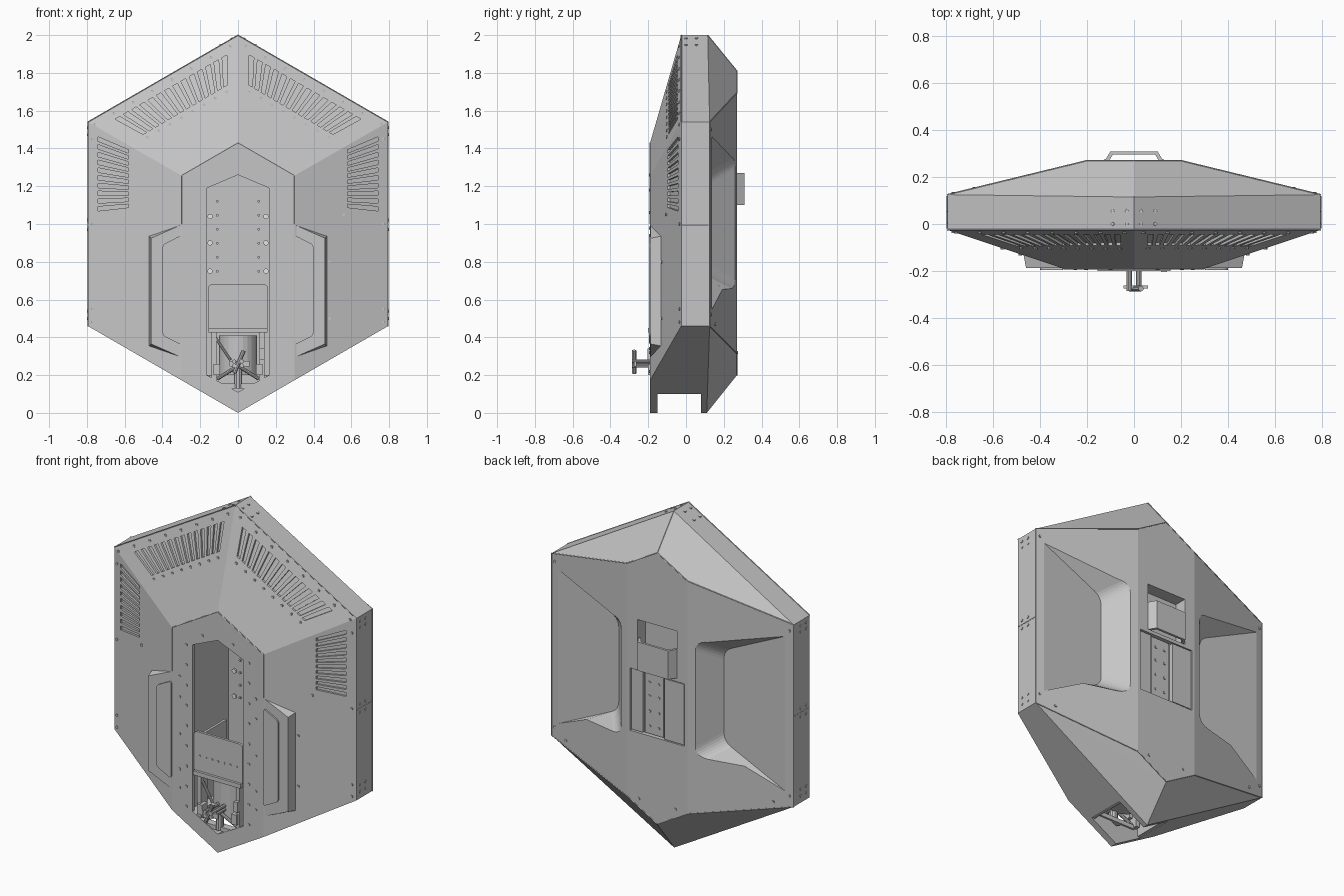
import bpy, bmesh
from math import cos, sin, pi
from mathutils import Vector

cube = bpy.data.objects.get("Cube")
if cube:
    bpy.data.objects.remove(cube, do_unlink=True)


def material(name, v):
    m = bpy.data.materials.new(name)
    m.use_nodes = True
    col = (v, v, v, 1)
    m.diffuse_color = col
    m.node_tree.nodes["Principled BSDF"].inputs["Base Color"].default_value = col
    return m


GREY = material("painted grey", 0.56)
PALE = material("pale fastener grey", 0.8)


def finish(name, bm, mat):
    bmesh.ops.recalc_face_normals(bm, faces=bm.faces)
    me = bpy.data.meshes.new(name)
    bm.to_mesh(me)
    bm.free()
    me.materials.append(mat)
    ob = bpy.data.objects.new(name, me)
    bpy.context.collection.objects.link(ob)
    return ob


def loft(bm, a, b):
    """Closed solid between two rings with equal counts."""
    va, vb = [bm.verts.new(p) for p in a], [bm.verts.new(p) for p in b]
    n = len(va)
    bm.faces.new(va)
    bm.faces.new(vb[::-1])
    for i in range(n):
        j = (i + 1) % n
        bm.faces.new((va[i], vb[i], vb[j], va[j]))


def prism(name, poly, y0, y1, poly2=None):
    """Outline in x, z swept along y."""
    bm = bmesh.new()
    loft(bm, [(x, y0, z) for x, z in poly], [(x, y1, z) for x, z in poly2 or poly])
    return finish(name, bm, GREY)


def box(name, x, y, z):
    return prism(name, [(x[0], z[0]), (x[1], z[0]), (x[1], z[1]), (x[0], z[1])], *y)


def rods(name, items, mat=GREY, segs=10):
    """Cylinders given as (start, end, radius), all in one object."""
    bm = bmesh.new()
    for p, q, r in items:
        p, q = Vector(p), Vector(q)
        rot = (q - p).to_track_quat('Z', 'Y')
        ring = [rot @ Vector((r * cos(2 * pi * i / segs), r * sin(2 * pi * i / segs), 0))
                for i in range(segs)]
        loft(bm, [p + v for v in ring], [q + v for v in ring])
    return finish(name, bm, mat)


def mirror_x(pts):
    return [(s * p[0], *p[1:]) for p in pts for s in ((1, -1) if p[0] else (1,))]


def rounded(poly, radius, which):
    """Round the chosen corners of an outline."""
    out = []
    for i, p in enumerate(poly):
        p = Vector(p)
        if i not in which:
            out.append(tuple(p))
            continue
        a = p + (Vector(poly[i - 1]) - p).normalized() * radius
        b = p + (Vector(poly[(i + 1) % len(poly)]) - p).normalized() * radius
        for k in range(7):
            t = k / 6
            out.append(tuple(a * (1 - t) ** 2 + p * 2 * t * (1 - t) + b * t * t))
    return out


# Surface heights of the faceted shell
W = 0.795


def front_y(x, z):
    x = abs(x)
    d = min(W - x, ((2 - z) * W - 0.46 * x) / 0.9185)
    return -0.025 - 0.165 * min(max(d, 0) / 0.495, 1)


def back_y(x, z):
    return 0.125 + 0.145 * min((W - abs(x)) / (W - 0.2), 1)


# Faceted hexagonal body
pts = mirror_x([
    (0, -0.025, 2), (W, -0.025, 1.54), (W, -0.025, 0.46),
    (0, -0.19, 1.43), (0.3, -0.19, 1.2565), (0.3, -0.19, 0.1735), (0, -0.19, 0),
    (0, 0.115, 2), (W, 0.125, 1.54), (W, 0.125, 0.46), (0, 0.11, 0),
    (0, 0.27, 1.81), (0.2, 0.27, 1.695), (0.2, 0.27, 0.315), (0, 0.27, 0.2)])
bm = bmesh.new()
for p in pts:
    bm.verts.new(p)
bmesh.ops.convex_hull(bm, input=bm.verts)
bmesh.ops.dissolve_limit(bm, angle_limit=0.03, verts=bm.verts, edges=bm.edges)
body = finish("hexagonal_body", bm, GREY)

# Fanned vent slots, cut shallow into the slopes
bm = bmesh.new()
fans = [((0.05, 1.90), (0.66, 1.55), (0.05, 1.74), (0.51, 1.47), 14),
        ((0.74, 1.47), (0.74, 1.06), (0.58, 1.40), (0.58, 1.08), 10)]
for o0, o1, i0, i1, n in fans:
    o0, o1, i0, i1 = map(Vector, (o0, o1, i0, i1))
    for k in range(n):
        t0, t1 = (k + 0.22) / n, (k + 0.78) / n
        quad = [o0.lerp(o1, t0), o0.lerp(o1, t1), i0.lerp(i1, t1), i0.lerp(i1, t0)]
        for s in (1, -1):
            loft(bm, [(s * p.x, front_y(*p) + 0.012, p.y) for p in quad],
                 [(s * p.x, front_y(*p) - 0.03, p.y) for p in quad])
vents = finish("vent_cutter", bm, GREY)

# Cutters: front slot, inner cavity, bottom notch, back recesses, side pockets
slot = [(-0.165, 0.2), (0, 0.11), (0.165, 0.2), (0.165, 1.19), (0, 1.26), (-0.165, 1.19)]
cutters = [
    vents,
    prism("slot_cutter", slot, -0.4, 0.0),
    box("cavity_cutter", (-0.19, 0.19), (-0.17, 0.18), (0.2, 1.28)),
    box("shaft_cutter", (-0.15, 0.15), (-0.15, 0.08), (0.05, 0.3)),
    box("notch_cutter", (-1, 1), (-0.15, 0.08), (-0.2, 0.1)),
    box("grip_cutter", (-0.13, 0.13), (0.195, 0.5), (1.1, 1.38)),
    box("door_cutter", (-0.18, 0.18), (0.245, 0.5), (0.71, 1.08))]
for s in (1, -1):
    floor = [(0.76, 1.47), (0.345, 1.275), (0.345, 0.735), (0.76, 0.54)]
    mouth = [(0.76, 1.47), (0.21, 1.37), (0.21, 0.64), (0.76, 0.54)]
    rings = [[(s * x, z) for x, z in rounded(r, 0.055, (1, 2))] for r in (floor, mouth)]
    cutters.append(prism("pocket_cutter", rings[0], 0.137, 0.30, rings[1]))
for c in cutters:
    c.hide_render = True
    mod = body.modifiers.new(c.name, 'BOOLEAN')
    mod.object, mod.operation, mod.solver = c, 'DIFFERENCE', 'EXACT'
bpy.context.view_layer.update()
dg = bpy.context.evaluated_depsgraph_get()
cut_mesh = bpy.data.meshes.new_from_object(body.evaluated_get(dg))
body.modifiers.clear()
body.data = cut_mesh
for c in cutters:
    bpy.data.objects.remove(c, do_unlink=True)

# Raised side pads with a thin panel on each
for s, side in ((1, "left"), (-1, "right")):
    base = [(0.29, 1.02), (0.475, 0.94), (0.475, 0.35), (0.29, 0.27)]
    top = [(0.29, 1.0), (0.46, 0.925), (0.46, 0.365), (0.29, 0.29)]
    prism(side + "_pad", [(s * x, z) for x, z in base], -0.11, -0.187,
          [(s * x, z) for x, z in top])
    panel = rounded([(0.302, 0.94), (0.4, 0.89), (0.4, 0.41), (0.302, 0.36)], 0.02, range(4))
    prism(side + "_pad_panel", [(s * x, z) for x, z in panel], -0.185, -0.196)

# Bolts on the front, rim and back
bolts = []


def bolt(x, z, surf, out):
    for s in (1, -1):
        y = surf(x, z)
        bolts.append(((s * x, y - out * 0.006, z), (s * x, y + out * 0.005, z), 0.008))


for k in range(9):
    bolt(0.205, 0.22 + k * 0.12, front_y, -1)
for k in range(8):
    t = k / 7
    bolt(0.04 + 0.72 * t, 1.94 - 0.414 * t, front_y, -1)
    bolt(0.06 + 0.42 * t, 1.70 - 0.24 * t, front_y, -1)
for x, z in ((0.77, 0.55), (0.77, 0.48), (0.77, 1.0), (0.77, 1.45), (0.56, 1.05),
             (0.25, 0.32), (0.25, 0.98), (0.1, 1.26), (0.485, 0.8), (0.485, 0.5),
             (0.25, 0.86), (0.25, 0.64), (0.25, 0.43), (0.42, 0.86), (0.42, 0.64), (0.42, 0.43)):
    bolt(x, z, front_y, -1)
for x, z in ((0.77, 1.5), (0.77, 0.52), (0.68, 0.47), (0.12, 0.32)):
    bolt(x, z, back_y, 1)
for s in (1, -1):
    for z in (0.50, 0.54, 0.97, 1.02, 1.475, 1.51):
        for y in (0.01, 0.06):
            bolts.append(((s * 0.785, y, z), (s * 0.799, y, z), 0.008))
    for x in (0.03, 0.09):
        for y in (0.0, 0.055):
            z = 2 - 0.579 * x
            bolts.append(((s * x, y, z - 0.005), (s * (x + 0.002), y, z + 0.004), 0.008))
rods("bolts", bolts, GREY, 8)

# Fine beads along the panel joints
seams = []
for path in ([(0, 0.27, 1.81), (0.2, 0.27, 1.695), (W, 0.125, 1.54)],
             [(0, 0.27, 0.2), (0.2, 0.27, 0.315), (W, 0.125, 0.46)],
             [(0, -0.19, 1.43), (0.3, -0.19, 1.2565), (0.3, -0.19, 1.0)],
             [(0, -0.025, 2), (W, -0.025, 1.54)],
             [(0, 0.115, 2), (0, 0.27, 1.81)],
             [(W, -0.02, 0.995), (W, 0.12, 0.995)],
             [(W, 0.125, 1.54), (W, 0.125, 0.46)]):
    for p, q in zip(path, path[1:]):
        for s in (1, -1) if p[0] or q[0] else (1,):
            seams.append(((s * p[0], *p[1:]), (s * q[0], *q[1:]), 0.003))
rods("panel_beads", seams, GREY, 6)

# Back grip and door
bm = bmesh.new()
grip = [(-0.13, 0.26), (-0.1, 0.31), (0.1, 0.31), (0.13, 0.26),
        (0.112, 0.26), (0.09, 0.296), (-0.09, 0.296), (-0.112, 0.26)]
loft(bm, [(x, y, 1.10) for x, y in grip], [(x, y, 1.27) for x, y in grip])
finish("back_grip", bm, GREY)
box("back_door_strip", (0.1, 0.175), (0.24, 0.262), (0.715, 1.075))
box("back_door_plate", (-0.03, 0.09), (0.24, 0.254), (0.715, 1.075))
box("back_door_cover", (-0.175, -0.045), (0.24, 0.268), (0.715, 1.075))
rods("door_bolts", [((x, 0.25, z), (x, 0.259, z), 0.008)
                    for x in (0.0, 0.06) for z in (0.76, 0.85, 0.94, 1.02)], GREY, 8)

# Fasteners inside the slot
rods("slot_fasteners", [((s * 0.148, 0.185, z), (s * 0.148, 0.172, z), 0.014)
                        for s in (1, -1) for z in (0.75, 0.9, 1.04)], PALE)
rods("slot_rivets", [((s * 0.11, 0.185, 0.75 + k * 0.074), (s * 0.11, 0.172, 0.75 + k * 0.074), 0.007)
                     for s in (1, -1) for k in range(6)], GREY, 8)

# Open-topped bin above the latch
lid = rounded([(-0.16, 0.45), (0.16, 0.45), (0.16, 0.68), (-0.16, 0.68)], 0.025, (2, 3))
prism("bin_front", lid, -0.185, -0.17)
for s, side in ((1, "left"), (-1, "right")):
    box(side + "_bin_wall", (s * 0.145, s * 0.16), (-0.17, 0.1), (0.45, 0.64))
    box(side + "_latch_post", (s * 0.115, s * 0.14), (-0.185, -0.12), (0.14, 0.44))
    box(side + "_latch_bracket", (s * 0.095, s * 0.13), (-0.2, -0.15), (0.2, 0.26))
box("bin_floor", (-0.16, 0.16), (-0.17, 0.18), (0.45, 0.47))
rods("bin_rivets", [((x * 0.04, -0.18, 0.54), (x * 0.04, -0.189, 0.54), 0.006)
                    for x in range(-3, 4)], GREY, 8)

# Latch: frame bars, curved cup, arms and projecting clamp
box("latch_top_bar", (-0.155, 0.155), (-0.2, -0.15), (0.425, 0.45))
box("latch_bottom_bar", (-0.12, 0.12), (-0.185, -0.14), (0.13, 0.155))
box("latch_side_block", (0.115, 0.14), (-0.205, -0.16), (0.28, 0.34))
rods("latch_cup", [((0, -0.06, 0.2), (0, -0.06, 0.41), 0.1)], GREY, 24)
rods("latch_arms", [((-0.11, -0.17, 0.18), (0.0, -0.19, 0.25), 0.01),
                    ((0.11, -0.17, 0.18), (0.0, -0.19, 0.25), 0.01),
                    ((-0.12, -0.17, 0.4), (-0.04, -0.18, 0.28), 0.008),
                    ((0.0, -0.17, 0.13), (0.0, -0.17, 0.24), 0.022)])
rods("clamp_shafts", [((s * 0.02, -0.14, z), (s * 0.02, -0.285, z), 0.011)
                      for s in (1, -1) for z in (0.25, 0.272)])
box("clamp_plate", (-0.045, 0.06), (-0.275, -0.262), (0.245, 0.275))
rods("clamp_lever", [((-0.02, -0.275, 0.21), (0.03, -0.275, 0.33), 0.012)])
